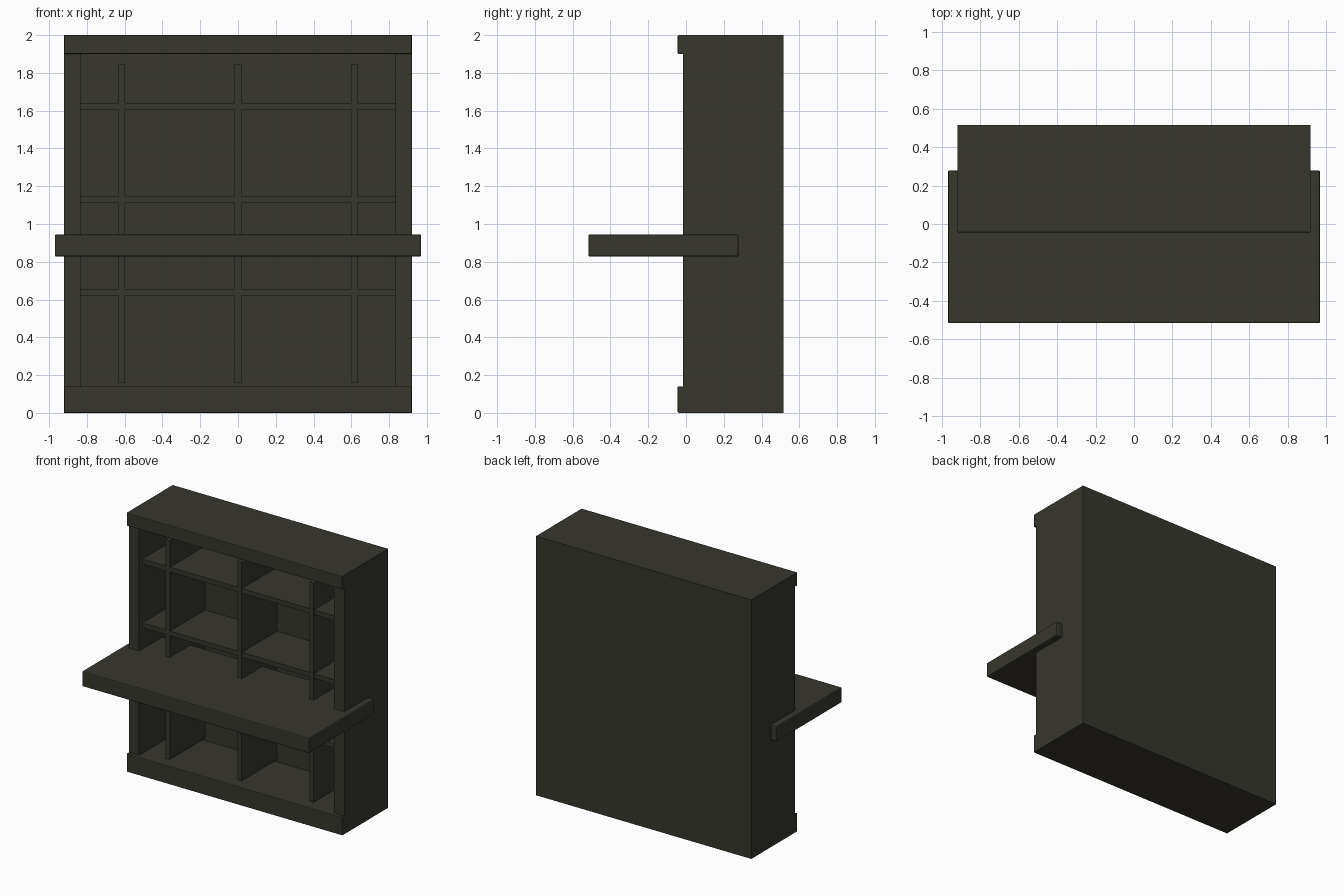
import bpy, bmesh
from mathutils import Vector

default = bpy.data.objects.get("Cube")
if default:
    bpy.data.objects.remove(default, do_unlink=True)

# One dark stained wood for every part
wood = bpy.data.materials.new("dark_wood")
wood.use_nodes = True
COLOR = (0.038, 0.037, 0.027, 1)
wood.diffuse_color = COLOR
wood.node_tree.nodes["Principled BSDF"].inputs["Base Color"].default_value = COLOR


def box_mesh(low, high):
    low, high = Vector(low), Vector(high)
    bm = bmesh.new()
    bmesh.ops.create_cube(bm, size=1)
    for v in bm.verts:
        v.co = (low + high) / 2 + v.co * (high - low)
    return bm


def finish(name, bm):
    bmesh.ops.recalc_face_normals(bm, faces=bm.faces)
    mesh = bpy.data.meshes.new(name)
    bm.to_mesh(mesh)
    bm.free()
    mesh.materials.append(wood)
    obj = bpy.data.objects.new(name, mesh)
    bpy.context.collection.objects.link(obj)
    return obj


def box(name, low, high):
    return finish(name, box_mesh(low, high))


def front_face(bm):
    return min(bm.faces, key=lambda f: f.calc_center_median().y)


HALF_W, FRONT, BACK, HEIGHT = 0.92, -0.016, 0.517, 2.0
INNER_X, FLOOR, CEILING, INNER_BACK = 0.833, 0.14, 1.90, 0.45

# Carcass: solid block with a recess pushed into its front
bm = box_mesh((-HALF_W, FRONT, 0), (HALF_W, BACK, HEIGHT))
opening = front_face(bm)
bmesh.ops.inset_individual(bm, faces=[opening], thickness=0.05)
for v in opening.verts:
    v.co.x = INNER_X if v.co.x > 0 else -INNER_X
    v.co.z = CEILING if v.co.z > 1 else FLOOR
recess = bmesh.ops.extrude_discrete_faces(bm, faces=[opening])["faces"][0]
for v in recess.verts:
    v.co.y = INNER_BACK
finish("cabinet_carcass", bm)

# Plinth and top rail stand proud of the front, with softened front edges
for name, low, high in (("plinth", 0, FLOOR), ("top_rail", CEILING, HEIGHT)):
    bm = box_mesh((-HALF_W, -0.044, low), (HALF_W, FRONT, high))
    bmesh.ops.bevel(bm, geom=list(front_face(bm).edges), offset=0.005,
                    segments=2, profile=0.5, affect='EDGES')
    finish(name, bm)

# Shelves
for name, z in (("lower_shelf", 0.638), ("middle_shelf", 1.13), ("upper_shelf", 1.623)):
    box(name, (-INNER_X, 0.022, z - 0.018), (INNER_X, INNER_BACK, z + 0.018))

# Upright dividers
for name, x in (("right_divider", -0.615), ("center_divider", 0), ("left_divider", 0.615)):
    box(name, (x - 0.018, 0.02, 0.157), (x + 0.018, INNER_BACK, 1.847))

# Desk board running through the cabinet
desk = box("desk_board", (-0.97, -0.517, 0.827), (0.97, 0.278, 0.945))
bevel = desk.modifiers.new("soft_edges", 'BEVEL')
bevel.width = 0.008
bevel.segments = 2
